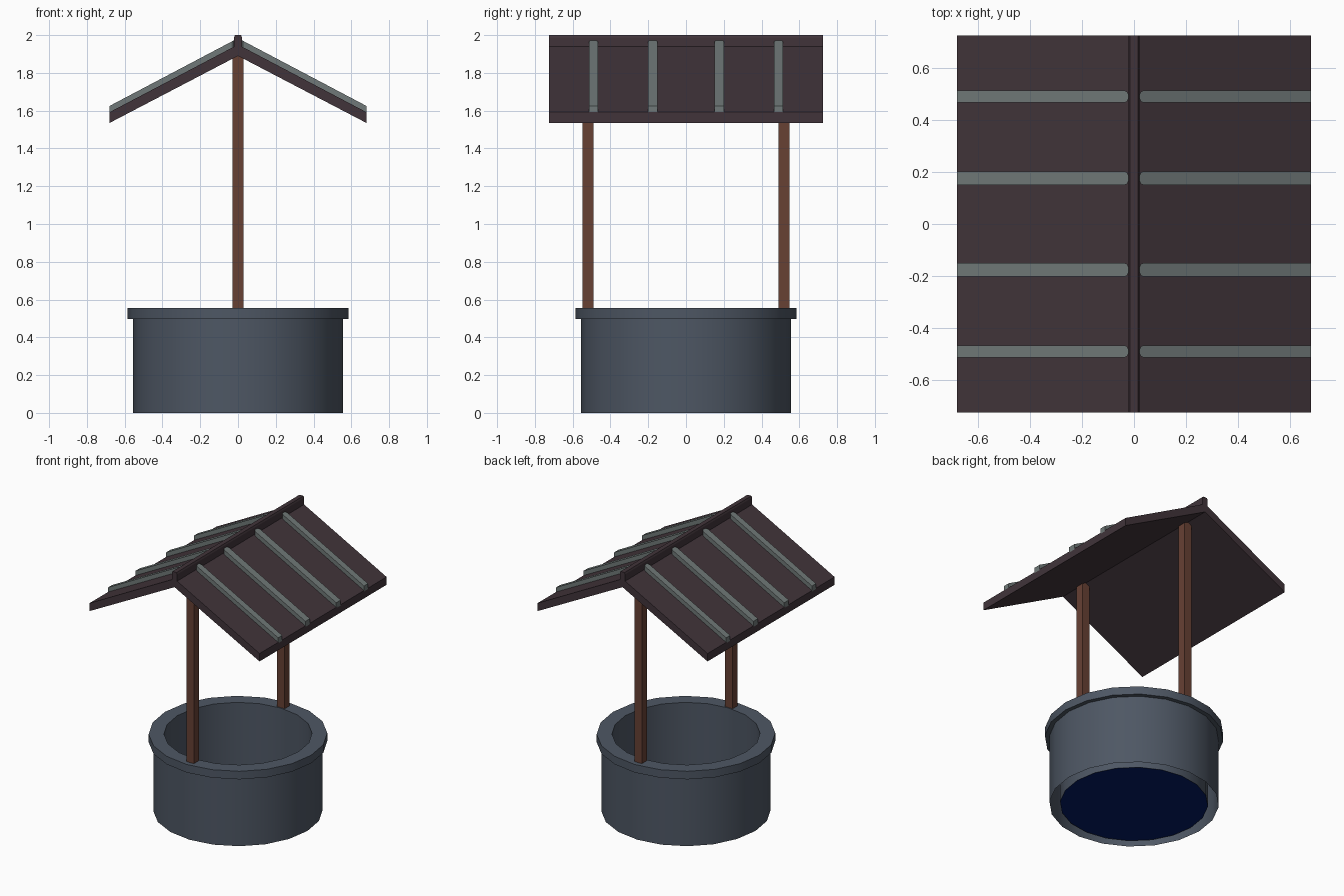
import bpy, bmesh, math

if "Cube" in bpy.data.objects:
    bpy.data.objects.remove(bpy.data.objects["Cube"])


def material(name, rgb):
    def lin(c):
        c /= 255
        return c / 12.92 if c <= 0.04045 else ((c + 0.055) / 1.055) ** 2.4
    m = bpy.data.materials.new(name)
    m.diffuse_color = (*[lin(c) for c in rgb], 1)
    m.use_nodes = True
    m.node_tree.nodes["Principled BSDF"].inputs["Base Color"].default_value = m.diffuse_color
    return m


STONE = material("slate_stone", (78, 87, 100))
WOOD = material("brown_wood", (103, 65, 52))
ROOF = material("dark_plum_roof", (65, 52, 58))
BATTEN = material("grey_green_batten", (112, 121, 120))
WATER = material("deep_water", (3, 27, 102))


def finish(name, bm, mat):
    bmesh.ops.recalc_face_normals(bm, faces=bm.faces)
    me = bpy.data.meshes.new(name)
    bm.to_mesh(me)
    bm.free()
    me.materials.append(mat)
    ob = bpy.data.objects.new(name, me)
    bpy.context.collection.objects.link(ob)
    return ob


def prism(name, profile, y0, y1, mat):
    """Extrude an xz profile from y0 to y1."""
    bm = bmesh.new()
    a = [bm.verts.new((x, y0, z)) for x, z in profile]
    b = [bm.verts.new((x, y1, z)) for x, z in profile]
    bm.faces.new(a)
    bm.faces.new(b[::-1])
    n = len(profile)
    for i in range(n):
        j = (i + 1) % n
        bm.faces.new((a[i], a[j], b[j], b[i]))
    return finish(name, bm, mat)


SIDES = 20

# Stone wall with overhanging rim: revolved profile, open underneath
profile = [(0.485, 0), (0.485, 0.555), (0.585, 0.555),
           (0.585, 0.497), (0.555, 0.497), (0.555, 0)]
bm = bmesh.new()
rings = []
for s in range(SIDES):
    t = 2 * math.pi * s / SIDES
    rings.append([bm.verts.new((r * math.cos(t), r * math.sin(t), z))
                  for r, z in profile])
for s in range(SIDES):
    p, q = rings[s], rings[(s + 1) % SIDES]
    for i in range(len(profile) - 1):
        bm.faces.new((p[i], q[i], q[i + 1], p[i + 1]))
wall = finish("stone_wall", bm, STONE)
bpy.context.view_layer.objects.active = wall
wall.select_set(True)
bpy.ops.object.shade_smooth_by_angle(angle=math.radians(30))
wall.select_set(False)

# Water at the bottom
bm = bmesh.new()
bmesh.ops.create_circle(bm, cap_ends=True, segments=SIDES, radius=0.485)
bmesh.ops.translate(bm, verts=bm.verts, vec=(0, 0, 0.004))
finish("water", bm, WATER)

# Two posts standing on the rim
for side, y in (("front", -0.519), ("back", 0.519)):
    prism(side + "_post", [(-0.03, 0.55), (0.03, 0.55), (0.03, 1.915), (-0.03, 1.915)],
          y - 0.029, y + 0.029, WOOD)

# Gable roof slab and chamfered ridge cap
prism("roof", [(0, 1.89), (0.68, 1.535), (0.68, 1.592), (0, 1.95),
               (-0.68, 1.592), (-0.68, 1.535)], -0.725, 0.725, ROOF)
prism("ridge_cap", [(-0.021, 1.92), (0.021, 1.92), (0.021, 1.988), (0.016, 2.0),
                    (-0.016, 2.0), (-0.021, 1.988)], -0.725, 0.725, ROOF)

# Battens on both slopes, corners rounded at the ridge end
for sx, label in ((1, "right"), (-1, "left")):
    for k, (y, w) in enumerate(((-0.49, 0.046), (-0.176, 0.052), (0.176, 0.052), (0.49, 0.046))):
        ob = prism(f"{label}_batten_{k + 1}",
                   [(sx * 0.022, 1.930), (sx * 0.68, 1.585),
                    (sx * 0.68, 1.625), (sx * 0.022, 1.972)],
                   y - w / 2, y + w / 2, BATTEN)
        bm = bmesh.new()
        bm.from_mesh(ob.data)
        ends = [e for e in bm.edges if all(abs(v.co.x) < 0.1 for v in e.verts)
                and abs(e.verts[0].co.y - e.verts[1].co.y) < 1e-4]
        bmesh.ops.bevel(bm, geom=ends, offset=0.014, segments=2,
                        profile=0.5, affect='EDGES')
        bm.to_mesh(ob.data)
        bm.free()
